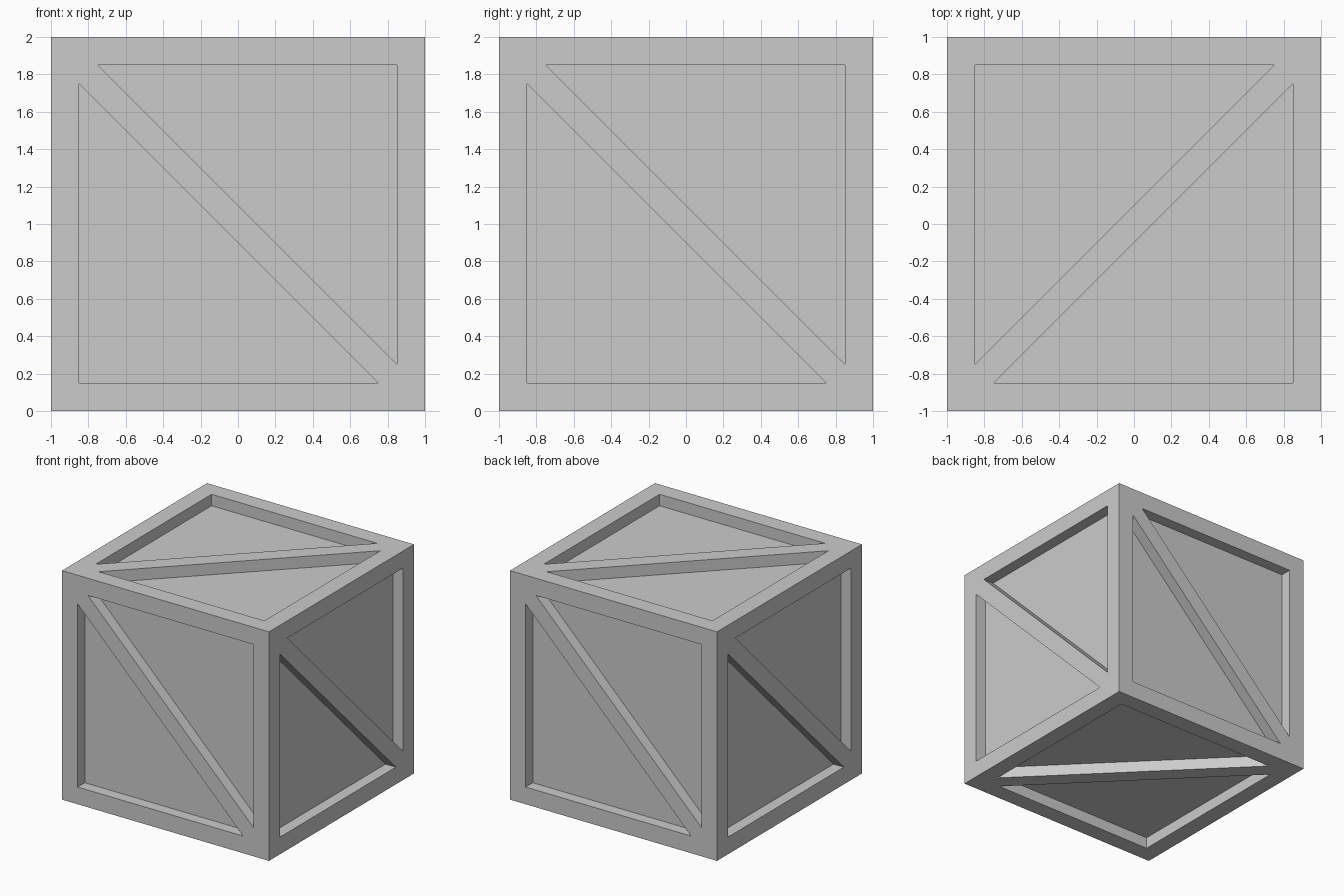
import bpy, bmesh
from math import pi
from mathutils import Matrix, Vector

if "Cube" in bpy.data.objects:
    bpy.data.objects.remove(bpy.data.objects["Cube"])

DEPTH = 0.1  # pocket depth

# Crate body
bpy.ops.mesh.primitive_cube_add(size=2, location=(0, 0, 1))
crate = bpy.context.object
crate.name = "crate_body"

# Two triangular pockets of one side, either side of the diagonal brace
tri = [(-0.85, 0.75), (-0.85, -0.85), (0.75, -0.85)]
bm = bmesh.new()


def add_pockets(rot):
    for s in (1, -1):
        pts = [rot @ Vector((s * u, -1 + DEPTH, s * v)) for u, v in tri]
        face = bm.faces.new([bm.verts.new(p) for p in pts])
        ext = bmesh.ops.extrude_face_region(bm, geom=[face])
        verts = [g for g in ext["geom"] if isinstance(g, bmesh.types.BMVert)]
        bmesh.ops.translate(bm, verts=verts, vec=rot @ Vector((0, -2 * DEPTH, 0)))


# Four walls, then top and bottom
for k in range(4):
    add_pockets(Matrix.Rotation(k * pi / 2, 3, 'Z'))
for s in (1, -1):
    add_pockets(Matrix.Rotation(pi / 2, 3, 'Z') @ Matrix.Rotation(s * pi / 2, 3, 'X'))

bmesh.ops.recalc_face_normals(bm, faces=bm.faces)
mesh = bpy.data.meshes.new("pocket_cutter")
bm.to_mesh(mesh)
bm.free()
cutter = bpy.data.objects.new("pocket_cutter", mesh)
cutter.location.z = 1
bpy.context.collection.objects.link(cutter)
cutter.hide_render = True

# Carve the pockets
mod = crate.modifiers.new("pockets", 'BOOLEAN')
mod.operation = 'DIFFERENCE'
mod.solver = 'EXACT'
mod.object = cutter
bpy.context.view_layer.update()
bpy.context.view_layer.objects.active = crate
bpy.ops.object.modifier_apply(modifier=mod.name)
bpy.data.objects.remove(cutter)
